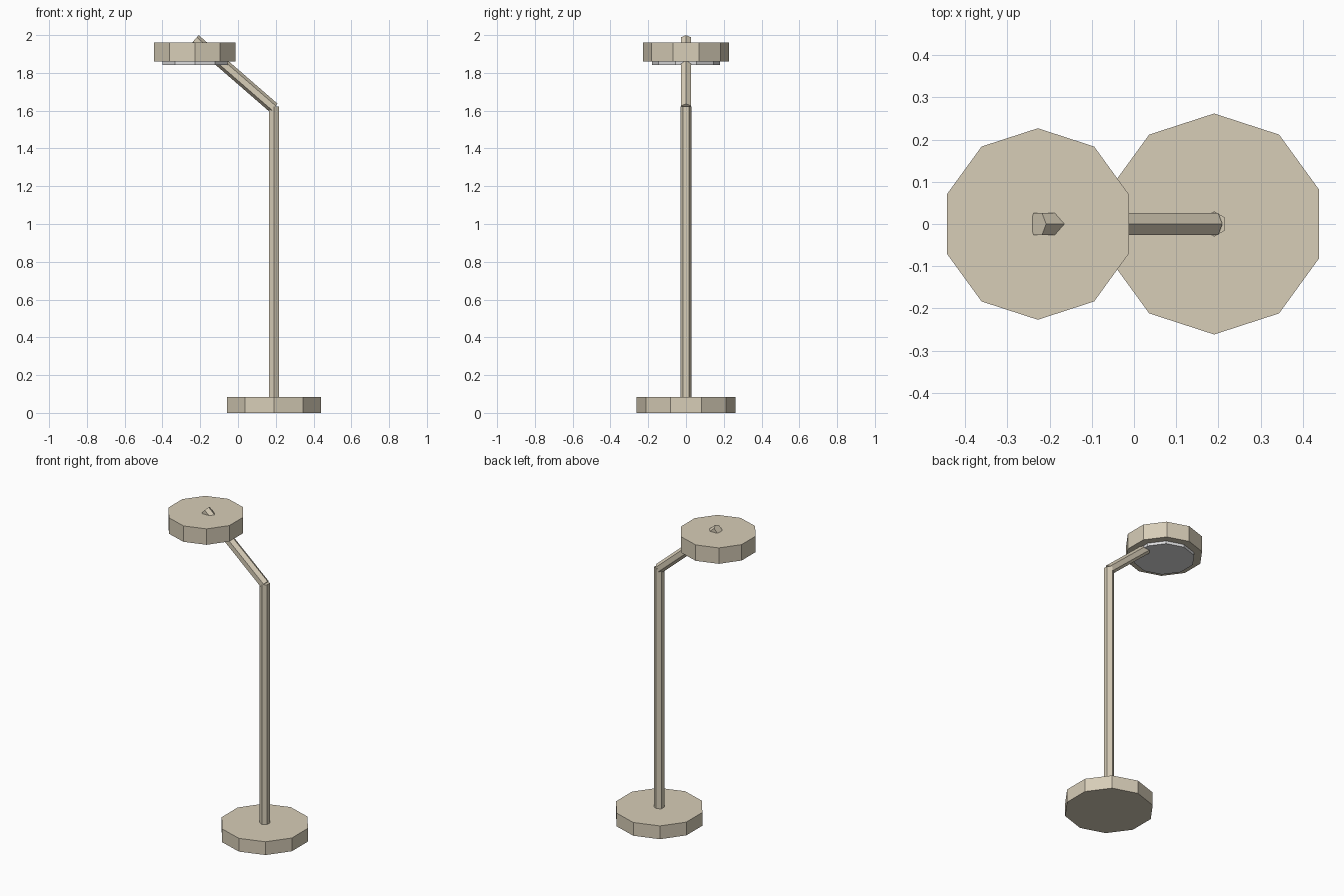
import bpy, math
from mathutils import Vector

if "Cube" in bpy.data.objects:
    bpy.data.objects.remove(bpy.data.objects["Cube"])


def material(name, rgb):
    m = bpy.data.materials.new(name)
    m.diffuse_color = (*rgb, 1.0)
    m.use_nodes = True
    m.node_tree.nodes["Principled BSDF"].inputs["Base Color"].default_value = m.diffuse_color
    return m


BEIGE = material("warm beige metal", (0.68, 0.61, 0.475))
WHITE = material("white diffuser", (0.72, 0.72, 0.73))


def prism(name, start, end, radius, sides, mat, x_axis):
    """Flat-sided rod from start to end, with a corner pointing along local y."""
    a, b = Vector(start), Vector(end)
    z = (b - a).normalized()
    x = Vector(x_axis)
    y = z.cross(x).normalized()
    verts = []
    for c in (a, b):
        for i in range(sides):
            t = math.pi / 2 + 2 * math.pi * i / sides
            verts.append(c + radius * (math.cos(t) * x + math.sin(t) * y))
    faces = [(i, (i + 1) % sides, (i + 1) % sides + sides, i + sides)
             for i in range(sides)]
    faces += [tuple(reversed(range(sides))), tuple(range(sides, 2 * sides))]
    mesh = bpy.data.meshes.new(name)
    mesh.from_pydata(verts, [], faces)
    mesh.materials.append(mat)
    mesh.update()
    obj = bpy.data.objects.new(name, mesh)
    bpy.context.collection.objects.link(obj)
    return obj


POLE_X, HEAD_X = 0.19, -0.228

# Floor base and upright pole
prism("base", (POLE_X, 0, 0), (POLE_X, 0, 0.085), 0.262, 10, BEIGE, (1, 0, 0))
prism("pole", (POLE_X, 0, 0.08), (POLE_X, 0, 1.622), 0.03, 6, BEIGE, (1, 0, 0))

# Slanted arm, its ridge facing up, poking through the head
prism("arm", (POLE_X, 0, 1.614), (HEAD_X, 0, 1.977), 0.03, 6, BEIGE, (0, 1, 0))

# Lamp head with a thin diffuser underneath
prism("lamp_head", (HEAD_X, 0, 1.86), (HEAD_X, 0, 1.962), 0.227, 10, BEIGE, (1, 0, 0))
prism("diffuser", (HEAD_X, 0, 1.842), (HEAD_X, 0, 1.865), 0.18, 10, WHITE, (1, 0, 0))
